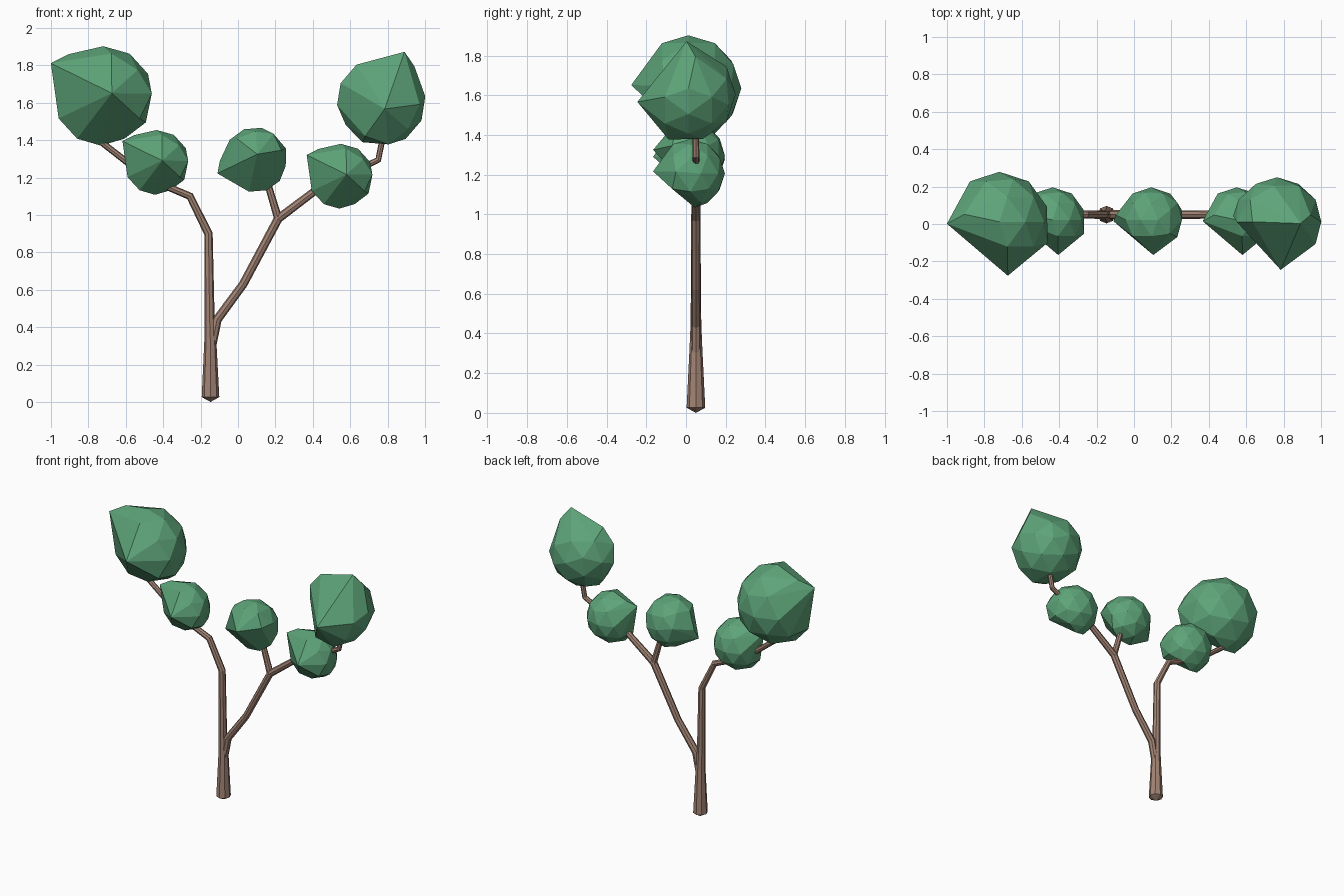
import bpy, bmesh, math
from mathutils import Vector, Matrix

cube = bpy.data.objects.get("Cube")
if cube:
    bpy.data.objects.remove(cube, do_unlink=True)


def make_material(name, rgb):
    mat = bpy.data.materials.new(name)
    mat.use_nodes = True
    mat.diffuse_color = (*rgb, 1)
    mat.node_tree.nodes["Principled BSDF"].inputs["Base Color"].default_value = (*rgb, 1)
    return mat


bark = make_material("bark brown", (0.36, 0.23, 0.175))
leaf = make_material("leaf green", (0.11, 0.37, 0.19))


def finish(bm, name, mat):
    bmesh.ops.recalc_face_normals(bm, faces=bm.faces)
    mesh = bpy.data.meshes.new(name)
    bm.to_mesh(mesh)
    bm.free()
    mesh.materials.append(mat)
    obj = bpy.data.objects.new(name, mesh)
    bpy.context.collection.objects.link(obj)
    return obj


def branch(name, path, sides=8, y=0.05):
    """Tapered faceted tube through (x, z, radius) points, with pointed ends."""
    bm = bmesh.new()
    pts = [Vector((x, y, z)) for x, z, r in path]
    rings = []
    for i, p in enumerate(pts):
        before = (p - pts[i - 1]).normalized() if i else Vector()
        after = (pts[i + 1] - p).normalized() if i + 1 < len(pts) else Vector()
        along = (before + after).normalized()
        side = Vector((along.z, 0, -along.x))
        ring = []
        for k in range(sides):
            a = math.tau * k / sides
            offset = side * math.cos(a) + Vector((0, math.sin(a), 0))
            ring.append(bm.verts.new(p + offset * path[i][2]))
        rings.append(ring)
    for low, high in zip(rings, rings[1:]):
        for k in range(sides):
            n = (k + 1) % sides
            bm.faces.new((low[k], low[n], high[n], high[k]))
    # Shallow pointed caps
    for ring, end, inner, r in ((rings[0], pts[0], pts[1], path[0][2]),
                                (rings[-1], pts[-1], pts[-2], path[-1][2])):
        tip = bm.verts.new(end + (end - inner).normalized() * r * 0.55)
        for k in range(sides):
            bm.faces.new((ring[k], ring[(k + 1) % sides], tip))
    return finish(bm, name, bark)


# Trunk and branches
branch("trunk_and_right_branch", [
    (-0.147, 0.026, 0.047), (-0.148, 0.33, 0.032), (-0.152, 0.45, 0.027),
    (-0.158, 0.90, 0.023), (-0.257, 1.10, 0.021), (-0.41, 1.165, 0.019),
    (-0.59, 1.28, 0.018), (-0.77, 1.42, 0.017)])
branch("left_branch", [
    (-0.14, 0.30, 0.024), (-0.112, 0.44, 0.025), (0.028, 0.63, 0.023),
    (0.215, 0.98, 0.024), (0.42, 1.135, 0.021), (0.60, 1.22, 0.018),
    (0.75, 1.295, 0.017), (0.775, 1.42, 0.016)])
branch("middle_twig", [(0.218, 0.97, 0.022), (0.167, 1.14, 0.019), (0.13, 1.25, 0.016)])

# Foliage: a round faceted crown with a pulled corner, blunt front and cut underside
SPIKE = Vector((-1.05, -0.04, 0.66))
UNDERCUT = Vector((0, -0.63, -0.78))
CORNERS = [SPIKE, Vector((0.17, -1.08, 0.06)), Vector((0.97, -0.42, 0.05)),
           Vector((-0.70, 0.15, 0.84)), Vector((-0.05, 0.13, -0.99))]


def foliage(name, centre, radius, turn=0):
    bm = bmesh.new()
    bmesh.ops.create_icosphere(bm, subdivisions=2, radius=1)
    drop = [v for v in bm.verts
            if v.co.y < -0.6 or v.co.dot(SPIKE.normalized()) > 0.75
            or v.co.dot(UNDERCUT) > 0.72]
    bmesh.ops.delete(bm, geom=drop, context="VERTS")
    for p in CORNERS:
        bm.verts.new(p)
    bmesh.ops.delete(bm, geom=bm.edges[:], context="EDGES_FACES")
    bmesh.ops.convex_hull(bm, input=bm.verts[:])
    loose = [v for v in bm.verts if not v.link_faces]
    bmesh.ops.delete(bm, geom=loose, context="VERTS")
    bm.transform(Matrix.Translation(centre)
                 @ Matrix.Rotation(math.radians(turn), 4, "Y")
                 @ Matrix.Scale(radius, 4))
    return finish(bm, name, leaf)


foliage("right_top_foliage", (-0.72, 0.012, 1.635), 0.267)
foliage("right_lower_foliage", (-0.435, 0.022, 1.28), 0.174)
foliage("middle_foliage", (0.093, 0.022, 1.295), 0.174, -52)
foliage("left_lower_foliage", (0.55, 0.022, 1.206), 0.174)
foliage("left_top_foliage", (0.765, 0.012, 1.605), 0.238, 83)
